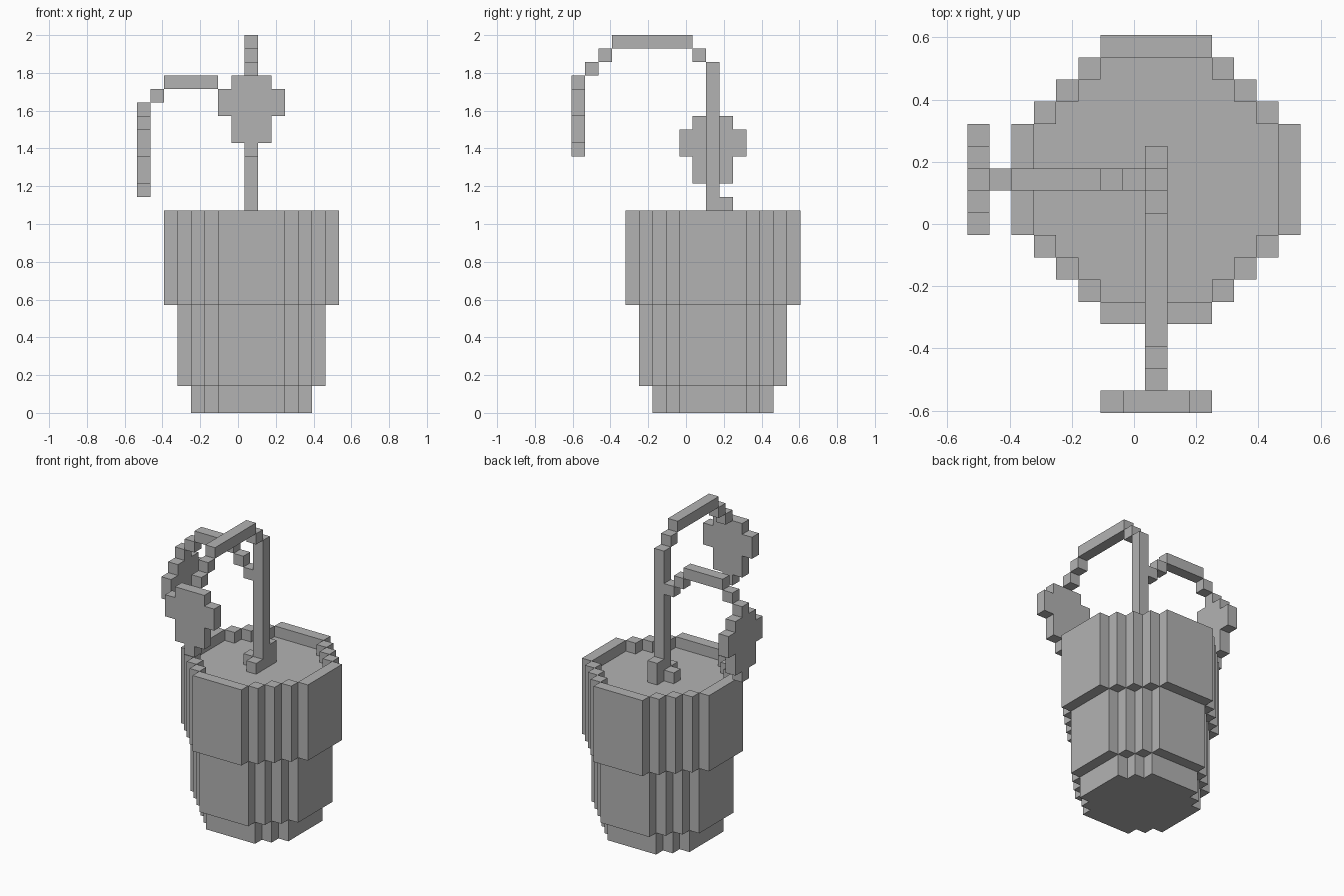
import bpy, bmesh
from mathutils import Vector, Matrix

if "Cube" in bpy.data.objects:
    bpy.data.objects.remove(bpy.data.objects["Cube"], do_unlink=True)

U = 2 / 28                      # size of one block
CENTRE = Vector((1, 2, 0))      # plant axis, in blocks

grey = bpy.data.materials.new("plain_grey")
grey.use_nodes = True
grey.diffuse_color = (0.45, 0.45, 0.45, 1)
grey.node_tree.nodes["Principled BSDF"].inputs["Base Color"].default_value = grey.diffuse_color


def finish(name, bm):
    """Scale blocks to units around the plant axis and link the object."""
    bmesh.ops.recalc_face_normals(bm, faces=bm.faces)
    bmesh.ops.translate(bm, verts=bm.verts, vec=CENTRE)
    bmesh.ops.scale(bm, verts=bm.verts, vec=(U, U, U))
    mesh = bpy.data.meshes.new(name)
    bm.to_mesh(mesh)
    bm.free()
    mesh.materials.append(grey)
    bpy.context.collection.objects.link(bpy.data.objects.new(name, mesh))


def extrude(name, points, direction):
    bm = bmesh.new()
    face = bm.faces.new([bm.verts.new(p) for p in points])
    out = bmesh.ops.extrude_face_region(bm, geom=[face], use_keep_orig=True)
    verts = [g for g in out["geom"] if isinstance(g, bmesh.types.BMVert)]
    bmesh.ops.translate(bm, verts=verts, vec=direction)
    finish(name, bm)


def blocks(name, boxes):
    """Each box: first cell (x, y, z) and its size in cells."""
    bm = bmesh.new()
    for cell, size in boxes:
        mid = Vector(cell) - Vector((.5, .5, 0)) + Vector(size) / 2
        bmesh.ops.create_cube(bm, size=1, matrix=Matrix.Translation(mid) @ Matrix.Diagonal((*size, 1)))
    finish(name, bm)


def stepped_tier(name, r, z0, z1):
    """Round tier with stair-stepped corners."""
    corner = []
    for k in range(r - 1):
        corner.append((r - k + .5, k + 2.5))
        if k < r - 2:
            corner.append((r - k - .5, k + 2.5))
    ring = []
    for turn in range(4):
        ring += [(x, y, z0) for x, y in corner]
        corner = [(-y, x) for x, y in corner]
    extrude(name, ring, (0, 0, z1 - z0))


# Pot: foot, body filled with soil, and the raised collar around it
stepped_tier("pot_foot", 4, 0, 2)
stepped_tier("pot_body_and_soil", 5, 2, 14)
collar = []
for s in (-1, 1):
    collar += [((6 * s, -2, 8), (1, 5, 7)), ((-2, 6 * s, 8), (5, 1, 7))]
    for t in (-1, 1):
        collar += [((s * a, t * (8 - a), 8), (1, 1, 7)) for a in (3, 4, 5)]
blocks("pot_collar", collar)

# Stem and roots
blocks("stem", [((0, 0, 14), (1, 1, 12))])
blocks("roots", [((0, 1, 14), (1, 1, 2)), ((0, -1, 14), (1, 1, 1)), ((-1, 0, 14), (1, 1, 1))])

# Arching branches
blocks("front_branch", [((0, -1, 26), (1, 1, 1)), ((0, -7, 27), (1, 6, 1)),
                        ((0, -8, 26), (1, 1, 1)), ((0, -9, 25), (1, 1, 1))])
blocks("side_branch", [((-1, 0, 22), (1, 1, 1)), ((-2, 0, 23), (1, 1, 1)), ((-6, 0, 24), (4, 1, 1)),
                       ((-7, 0, 23), (1, 1, 1)), ((-8, 0, 22), (1, 1, 1))])

# Hanging leaves, mirrored from a half profile
half = [(.5, 0), (.5, 1), (1.5, 1), (1.5, 3), (2.5, 3), (2.5, 5), (1.5, 5), (1.5, 6)]
leaf = half + [(-w, h) for w, h in reversed(half)]
extrude("front_leaf", [(w, -10.5, 19 + h) for w, h in leaf], (0, 1, 0))
extrude("side_leaf", [(-8.5, w, 16 + h) for w, h in leaf], (1, 0, 0))
